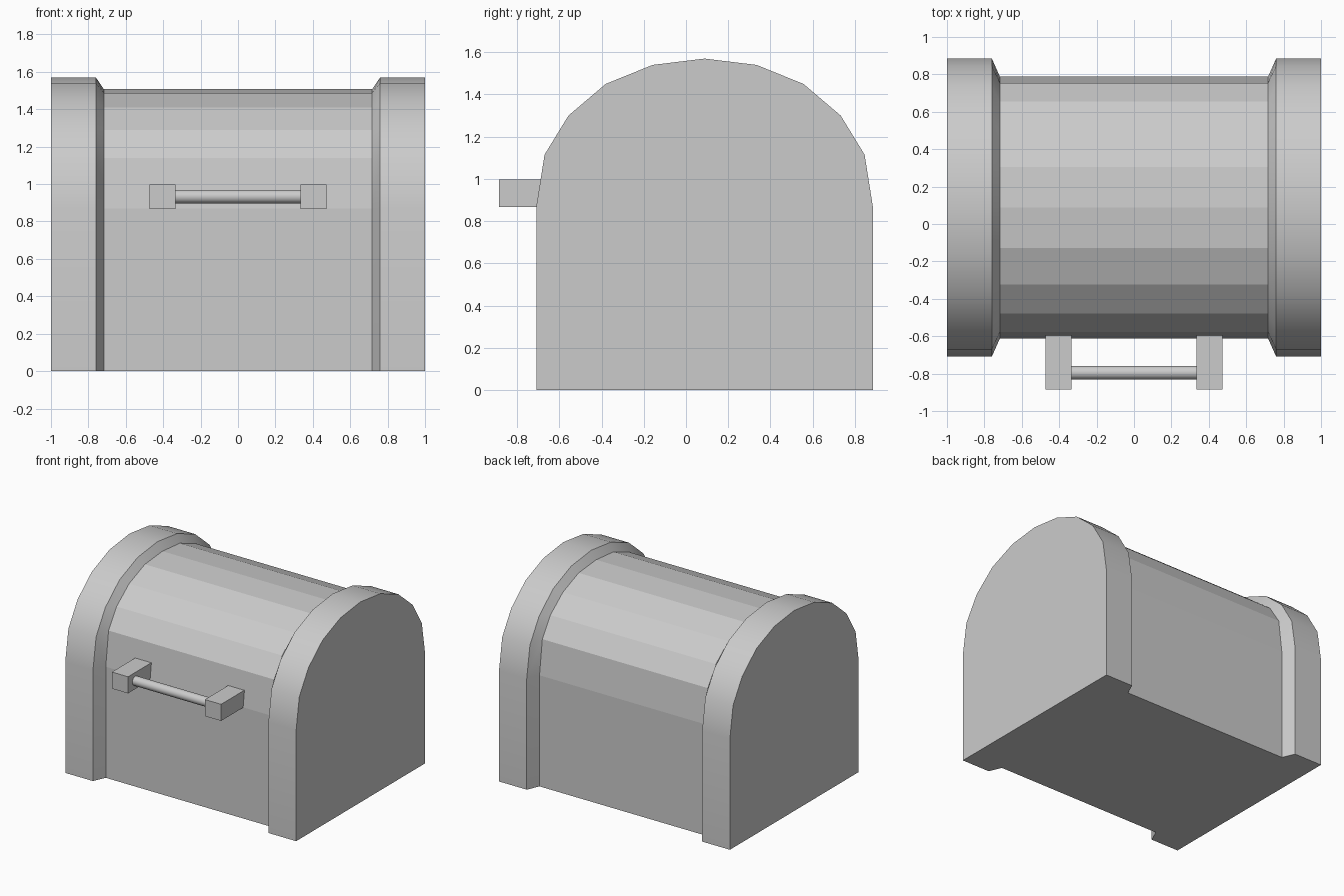
import bpy, bmesh, math

if "Cube" in bpy.data.objects:
    bpy.data.objects.remove(bpy.data.objects["Cube"])

CY = 0.088            # centre of the arch in y
SPRING = 0.87         # height where the arch begins


def arch(half_width, heights):
    """Arch section as (y, z) points; heights run from spring line to crown."""
    n = len(heights) - 1
    zs = heights + heights[-2::-1]
    pts = [(CY - half_width, 0)]
    for i, z in enumerate(zs):
        pts.append((CY - half_width * math.cos(math.pi * i / (2 * n)), z))
    pts.append((CY + half_width, 0))
    return pts


def loft(name, sections, cap_last=False):
    """Join (x, profile) sections with quads, optionally closing the last one."""
    bm = bmesh.new()
    rings = [[bm.verts.new((x, y, z)) for y, z in prof] for x, prof in sections]
    for a, b in zip(rings, rings[1:]):
        for i in range(len(a)):
            j = (i + 1) % len(a)
            bm.faces.new((a[i], a[j], b[j], b[i]))
    if cap_last:
        bm.faces.new(rings[-1])
    bmesh.ops.recalc_face_normals(bm, faces=bm.faces)
    # make sure the underside faces down
    under = min(bm.faces, key=lambda f: f.calc_center_median().z)
    if under.normal.z > 0:
        bmesh.ops.reverse_faces(bm, faces=bm.faces)
    me = bpy.data.meshes.new(name)
    bm.to_mesh(me)
    bm.free()
    ob = bpy.data.objects.new(name, me)
    bpy.context.collection.objects.link(ob)
    return ob


def smooth(ob, degrees=30):
    bpy.ops.object.select_all(action='DESELECT')
    ob.select_set(True)
    bpy.context.view_layer.objects.active = ob
    bpy.ops.object.shade_smooth_by_angle(angle=math.radians(degrees))


def mirror_x(ob):
    mod = ob.modifiers.new("Mirror", 'MIRROR')
    mod.use_axis[0] = True
    mod.use_mirror_merge = False


inner = arch(0.70, [SPRING, 1.14, 1.29, 1.41, 1.487, 1.507])
outer = arch(0.797, [SPRING, 1.115, 1.30, 1.45, 1.54, 1.57])

# faceted chest body between the end bands
loft("chest_body", [(-0.717, inner), (0.717, inner)])

# thick end bands with a bevelled inner lip
band = loft("end_band", [(0.717, inner), (0.76, outer), (1.0, outer)], cap_last=True)
smooth(band)
mirror_x(band)

# handle brackets
bpy.ops.mesh.primitive_cube_add(size=1)
bracket = bpy.context.object
bracket.name = "handle_bracket"
for v in bracket.data.vertices:
    v.co = (0.403 + v.co.x * 0.14, -0.741 + v.co.y * 0.288, 0.933 + v.co.z * 0.13)
mirror_x(bracket)

# round handle bar
bpy.ops.mesh.primitive_cylinder_add(vertices=24, radius=0.036, depth=0.67,
                                    location=(0, -0.795, 0.933),
                                    rotation=(0, math.pi / 2, 0))
bar = bpy.context.object
bar.name = "handle_bar"
smooth(bar)
